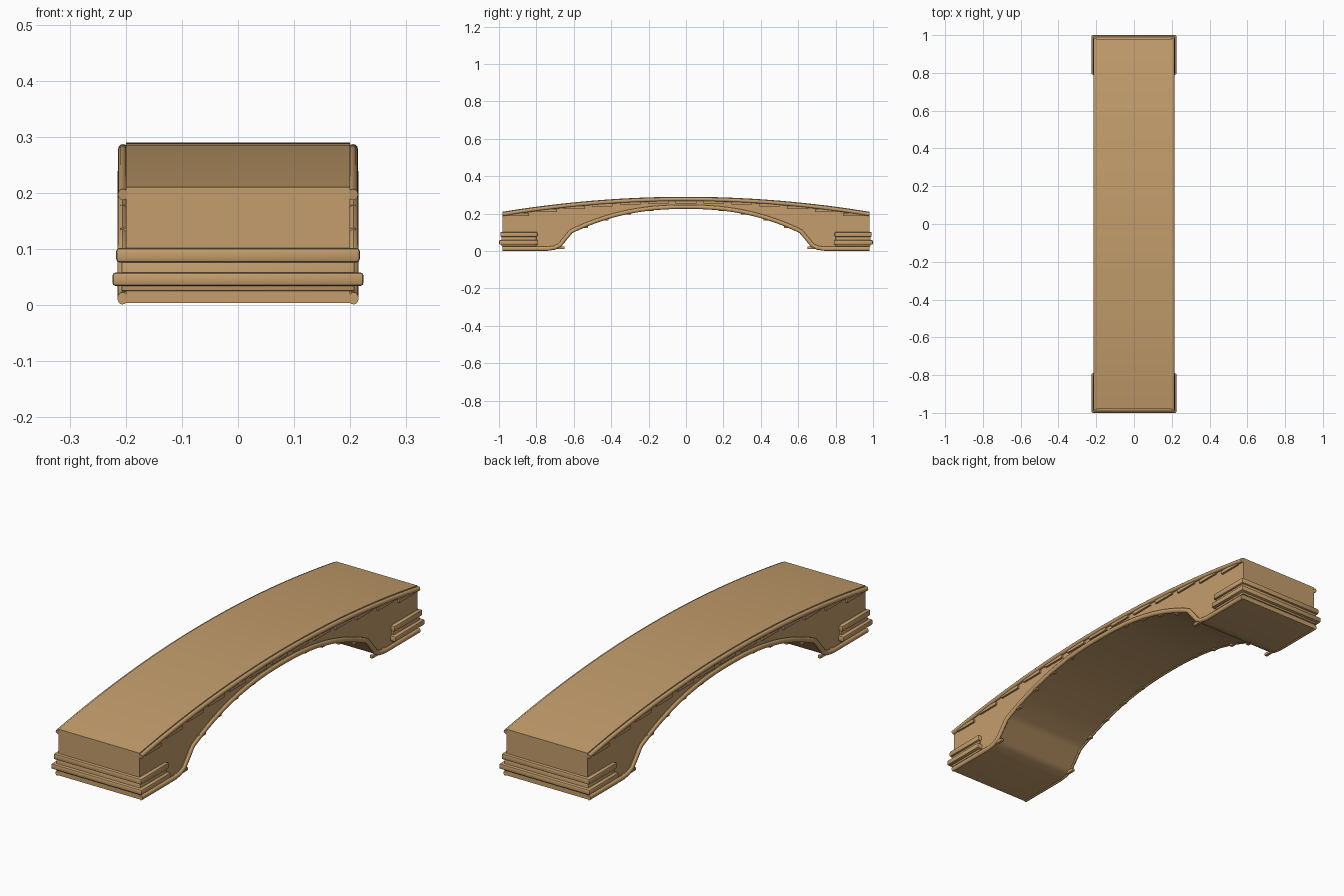
import bpy, bmesh, math
from mathutils import Vector

cube = bpy.data.objects.get("Cube")
if cube:
    bpy.data.objects.remove(cube, do_unlink=True)

stone = bpy.data.materials.new("tan_stone")
stone.use_nodes = True
COLOR = (0.55, 0.34, 0.15, 1)
stone.diffuse_color = COLOR
stone.node_tree.nodes["Principled BSDF"].inputs["Base Color"].default_value = COLOR

HALF_WIDTH, END = 0.2, 0.98


def deck(y):
    return 0.29 - 0.08 * (y / END) ** 2


def arch(y):
    return 0.228 - 0.13 * (abs(y) / 0.61) ** 2.3


def finish(name, bm):
    bmesh.ops.recalc_face_normals(bm, faces=bm.faces)
    mesh = bpy.data.meshes.new(name)
    bm.to_mesh(mesh)
    bm.free()
    mesh.materials.append(stone)
    obj = bpy.data.objects.new(name, mesh)
    bpy.context.collection.objects.link(obj)
    bpy.ops.object.select_all(action='DESELECT')
    obj.select_set(True)
    bpy.context.view_layer.objects.active = obj
    bpy.ops.object.shade_smooth_by_angle(angle=math.radians(35))
    return obj


def box(name, x, y, z, bevel=0.0):
    """Box between (low, high) ranges on each axis."""
    bm = bmesh.new()
    bmesh.ops.create_cube(bm, size=1)
    for v in bm.verts:
        for i, (lo, hi) in enumerate((x, y, z)):
            v.co[i] = (lo + hi) / 2 + v.co[i] * (hi - lo)
    if bevel:
        bmesh.ops.bevel(bm, geom=bm.edges[:], offset=bevel, segments=2,
                        profile=0.5, affect='EDGES')
    return finish(name, bm)


def tube(name, x, path, rx, rn, sides=12):
    """Oval moulding swept along a (y, z) path at a fixed x."""
    bm = bmesh.new()
    pts = [Vector(p) for p in path]
    rings = []
    for i, p in enumerate(pts):
        t = (pts[min(i + 1, len(pts) - 1)] - pts[max(i - 1, 0)]).normalized()
        n = Vector((-t.y, t.x))
        ring = []
        for k in range(sides):
            a = math.tau * k / sides
            q = p + n * rn * math.sin(a)
            ring.append(bm.verts.new((x + rx * math.cos(a), q.x, q.y)))
        rings.append(ring)
    for a, b in zip(rings, rings[1:]):
        for k in range(sides):
            m = (k + 1) % sides
            bm.faces.new((a[k], a[m], b[m], b[k]))
    bm.faces.new(rings[0])
    bm.faces.new(rings[-1])
    return finish(name, bm)


# Outlines of the deck and of the underside
top_line = [(END * i / 24, deck(END * i / 24)) for i in range(-24, 25)]
foot = [(END, 0.004), (0.74, 0.004), (0.70, 0.010), (0.67, 0.025)]
under_line = [(-y, z) for y, z in foot]
under_line += [(0.61 * i / 20, arch(0.61 * i / 20)) for i in range(-20, 21)]
under_line += foot[::-1]

# Solid bridge body
bm = bmesh.new()
outline = under_line + top_line[::-1]
left = [bm.verts.new((HALF_WIDTH, y, z)) for y, z in outline]
right = [bm.verts.new((-HALF_WIDTH, y, z)) for y, z in outline]
bm.faces.new(left)
bm.faces.new(right[::-1])
for i in range(len(outline)):
    j = (i + 1) % len(outline)
    bm.faces.new((left[i], right[i], right[j], left[j]))
finish("bridge_body", bm)

for side, sx in (("left", 1), ("right", -1)):
    # Rounded mouldings along the deck edge and the arch edge
    tube(f"{side}_deck_moulding", sx * 0.205,
         [(y, z - 0.013) for y, z in top_line], 0.009, 0.010)
    rim = []
    for i, (y, z) in enumerate(under_line):
        a = Vector(under_line[max(i - 1, 0)])
        b = Vector(under_line[min(i + 1, len(under_line) - 1)])
        t = (b - a).normalized()
        rim.append((y - t.y * 0.008, z + t.x * 0.008))
    tube(f"{side}_arch_moulding", sx * 0.206, rim, 0.009, 0.011)

    xs = sorted((sx * 0.195, sx * 0.209))
    # Stepped strips below the deck moulding
    for i in range(-6, 7):
        y = i * 0.149
        z = deck(y) - 0.028
        box(f"{side}_deck_strip", xs, (y - 0.055, y + 0.055), (z - 0.007, z + 0.008))
    # Stepped stones along the arch and the plate at each foot
    for s in (-1, 1):
        for y in (0.2, 0.32, 0.44, 0.55):
            z = arch(y)
            box(f"{side}_arch_stone", xs, (s * y - 0.025, s * y + 0.025),
                (z - 0.003, z + 0.012))
        box(f"{side}_foot_plate", xs, sorted((s * 0.65, s * 0.74)), (0.010, 0.024), 0.003)

# Stacked bands wrapped around each abutment
for end, s in (("front", -1), ("back", 1)):
    for part, w, inner, outer, lo, hi, bev in (
            ("lower_band", 0.224, 0.79, 1.0, 0.034, 0.058, 0.006),
            ("band_core", 0.208, 0.80, 0.986, 0.025, 0.077, 0.003),
            ("upper_band", 0.217, 0.795, 0.993, 0.076, 0.102, 0.006)):
        box(f"{end}_{part}", (-w, w), sorted((s * inner, s * outer)), (lo, hi), bev)
